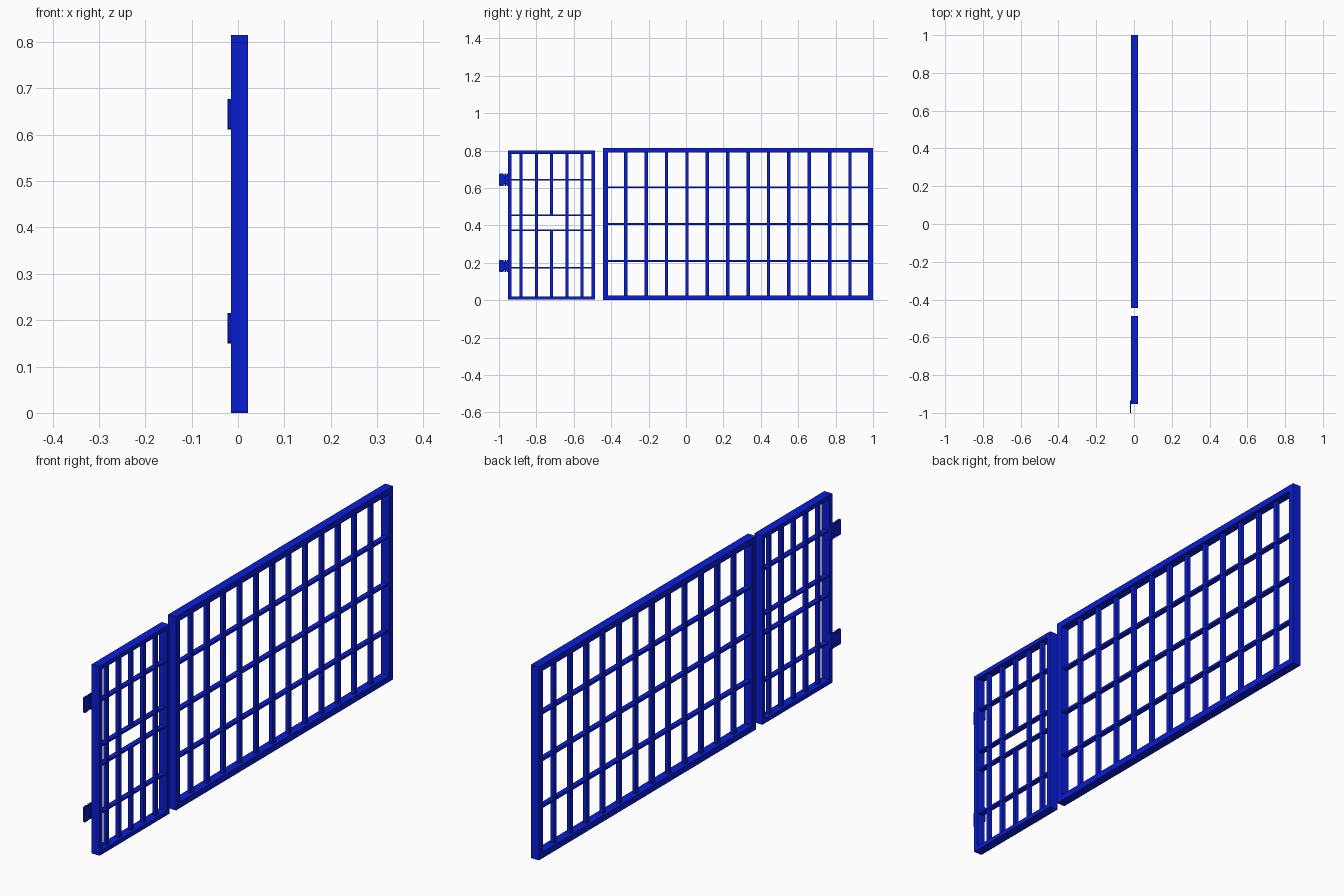
import bpy, bmesh, math
from mathutils import Matrix

if "Cube" in bpy.data.objects:
    bpy.data.objects.remove(bpy.data.objects["Cube"])

blue = bpy.data.materials.new("blue_paint")
blue.diffuse_color = (0.003, 0.012, 0.65, 1)
blue.use_nodes = True
blue.node_tree.nodes["Principled BSDF"].inputs["Base Color"].default_value = blue.diffuse_color

X0, X1 = -0.015, 0.022          # frame depth
XC = (X0 + X1) / 2


def finish(bm, name):
    bmesh.ops.recalc_face_normals(bm, faces=bm.faces)
    me = bpy.data.meshes.new(name)
    bm.to_mesh(me)
    bm.free()
    me.materials.append(blue)
    ob = bpy.data.objects.new(name, me)
    bpy.context.collection.objects.link(ob)
    return ob


def box(name, x, y, z):
    """Box from (min, max) ranges."""
    bm = bmesh.new()
    bmesh.ops.create_cube(bm, size=1)
    for v in bm.verts:
        v.co = [r[0] if c < 0 else r[1] for c, r in zip(v.co, (x, y, z))]
    return finish(bm, name)


def frame(name, y0, y1, z0, z1, w):
    """Rectangular frame with mitred corners."""
    bm = bmesh.new()
    rings = []
    for x in (X0, X1):
        for i in (0, w):
            rings.append([bm.verts.new((x, y, z)) for y, z in (
                (y0 + i, z0 + i), (y1 - i, z0 + i), (y1 - i, z1 - i), (y0 + i, z1 - i))])
    order = [rings[0], rings[1], rings[3], rings[2]]
    for a, b in zip(order, order[1:] + order[:1]):
        for k in range(4):
            n = (k + 1) % 4
            bm.faces.new((a[k], a[n], b[n], b[k]))
    return finish(bm, name)


def upright(name, y, z0, z1, w):
    box(name, (XC - 0.008, XC + 0.008), (y - w / 2, y + w / 2), (z0, z1))


def crossbar(name, z, y0, y1, t):
    box(name, (XC - 0.011, XC + 0.011), (y0, y1), (z - t / 2, z + t / 2))


# Large fixed panel
frame("panel_frame", -0.444, 1.0, 0.0, 0.815, 0.026)
for i in range(1, 13):
    upright("panel_upright", -0.431 + i * 0.109, 0.02, 0.795, 0.018)
for z in (0.21, 0.407, 0.604):
    crossbar("panel_crossbar", z, -0.425, 0.98, 0.010)

# Narrow gate
frame("gate_frame", -0.952, -0.487, 0.003, 0.80, 0.018)
for z in (0.173, 0.373, 0.455, 0.645):
    crossbar("gate_crossbar", z, -0.94, -0.50, 0.008)
for i in range(5):
    y = -0.882 + i * 0.0815
    # Middle bar is interrupted by the lock opening
    spans = ((0.015, 0.373), (0.455, 0.79)) if i == 2 else ((0.015, 0.79),)
    for a, b in spans:
        upright("gate_upright", y, a, b, 0.016)


# Hinges: two tapered leaves and a pin
def leaf(name, zc, pts):
    bm = bmesh.new()
    f = bm.faces.new([bm.verts.new((-0.022, y, zc + z)) for y, z in pts])
    ext = bmesh.ops.extrude_face_region(bm, geom=[f])
    for v in ext["geom"]:
        if isinstance(v, bmesh.types.BMVert):
            v.co.x = -0.0155
    finish(bm, name)


H = 0.033
for zc in (0.183, 0.644):
    for s in (-1, 1):
        pts = [(0.033, -H + 0.004), (0.029, -H), (0.010, -H), (0.003, -0.018),
               (0.003, 0.018), (0.010, H), (0.029, H), (0.033, H - 0.004)]
        leaf("hinge_leaf", zc, [(-0.967 + s * y, z) for y, z in pts])
    bm = bmesh.new()
    bmesh.ops.create_cone(bm, cap_ends=True, segments=12, radius1=0.004,
                          radius2=0.004, depth=2 * H,
                          matrix=Matrix.Translation((-0.019, -0.967, zc)))
    pin = finish(bm, "hinge_pin")
    bpy.context.view_layer.objects.active = pin
    pin.select_set(True)
    bpy.ops.object.shade_smooth_by_angle(angle=math.radians(40))
    pin.select_set(False)
